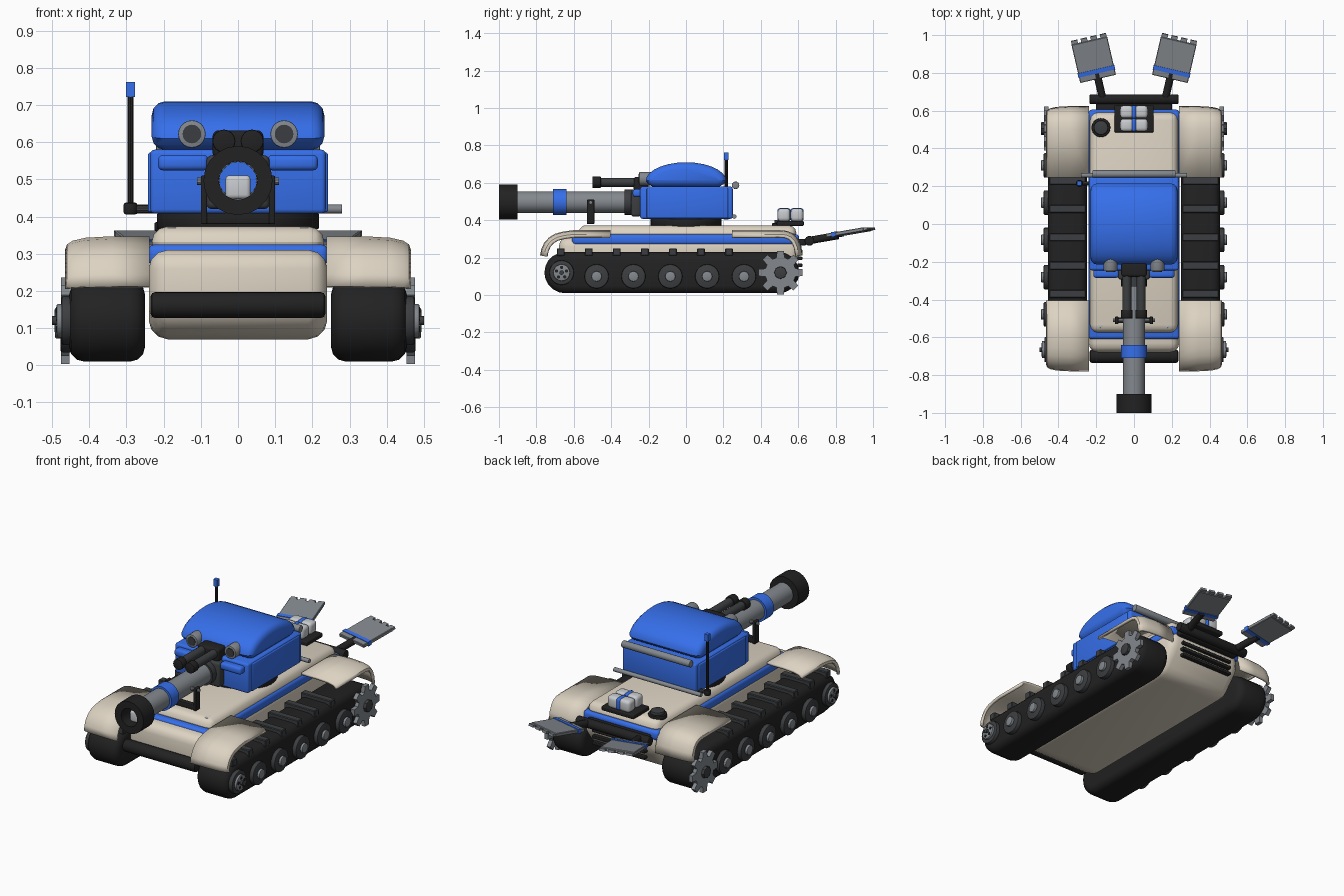
import bpy, bmesh, math
from mathutils import Matrix, Vector

if "Cube" in bpy.data.objects:
    bpy.data.objects.remove(bpy.data.objects["Cube"])

def material(name, *rgb):
    m = bpy.data.materials.new(name)
    m.diffuse_color = (*rgb, 1)
    m.use_nodes = True
    m.node_tree.nodes["Principled BSDF"].inputs["Base Color"].default_value = m.diffuse_color
    return m

BLUE = material("blue", 0.037, 0.16, 0.83)
BEIGE = material("beige", 0.72, 0.65, 0.54)
BLACK = material("black", 0.016, 0.016, 0.016)
DARK = material("dark_grey", 0.045, 0.048, 0.052)
GREY = material("steel", 0.23, 0.25, 0.27)
LIGHT = material("pale_grey", 0.58, 0.6, 0.62)

def finish(name, bm, mat, bevel=0, mirror=False, seg=3, limit=35):
    bmesh.ops.recalc_face_normals(bm, faces=bm.faces)
    if bevel:
        edges = [e for e in bm.edges if e.is_manifold and e.calc_face_angle() > math.radians(limit)]
        bmesh.ops.bevel(bm, geom=edges, offset=bevel, segments=seg, profile=0.5,
                        affect='EDGES', clamp_overlap=True)
    me = bpy.data.meshes.new(name)
    bm.to_mesh(me)
    bm.free()
    me.materials.append(mat)
    ob = bpy.data.objects.new(name, me)
    bpy.context.collection.objects.link(ob)
    if mirror:
        ob.modifiers.new("mirror", 'MIRROR')
    return ob

def box(name, x, y, z, mat, bevel=0.0, mirror=False, mtx=Matrix(), seg=3):
    """Box from (min, max) pairs, optionally moved by a matrix."""
    bm = bmesh.new()
    bmesh.ops.create_cube(bm, size=1)
    for v in bm.verts:
        v.co = mtx @ Vector([(r[0] + r[1]) / 2 + c * (r[1] - r[0]) for r, c in zip((x, y, z), v.co)])
    return finish(name, bm, mat, bevel, mirror, seg)

def rod(name, a, b, r, mat, mirror=False, sides=20, bevel=0, mtx=Matrix(), scale=(1, 1, 1)):
    """Cylinder between two points."""
    a, b = Vector(a), Vector(b)
    bm = bmesh.new()
    m = mtx @ Matrix.Translation((a + b) / 2) @ (b - a).to_track_quat('Z', 'Y').to_matrix().to_4x4()
    bmesh.ops.create_cone(bm, cap_ends=True, segments=sides, radius1=r, radius2=r,
                          depth=(b - a).length, matrix=m @ Matrix.Diagonal((*scale, 1)))
    return finish(name, bm, mat, bevel, mirror, 2, 50)

def prism(name, pts, x, mat, bevel=0, mirror=False, limit=35, seg=3):
    """Side profile of (y, z) points pushed along x."""
    bm = bmesh.new()
    f = bm.faces.new([bm.verts.new((x[0], *p)) for p in pts])
    g = bmesh.ops.extrude_face_region(bm, geom=[f])['geom']
    bmesh.ops.translate(bm, vec=(x[1] - x[0], 0, 0), verts=[v for v in g if isinstance(v, bmesh.types.BMVert)])
    return finish(name, bm, mat, bevel, mirror, seg, limit)

def pipe(name, y0, y1, outer, inner, z, mat, sides=24):
    """Hollow tube along y."""
    bm = bmesh.new()
    prof = [(outer, y0), (outer, y1), (inner, y1), (inner, y0)]
    rings = [[bm.verts.new((r * math.cos(t), y, z + r * math.sin(t))) for r, y in prof]
             for t in (2 * math.pi * i / sides for i in range(sides))]
    for i in range(sides):
        for k in range(4):
            a, b = rings[i], rings[(i + 1) % sides]
            bm.faces.new((a[k], a[(k + 1) % 4], b[(k + 1) % 4], b[k]))
    return finish(name, bm, mat)

def arc(cy, cz, r, a0, a1, n):
    return [(cy + r * math.cos(math.radians(a0 + (a1 - a0) * i / n)),
             cz + r * math.sin(math.radians(a0 + (a1 - a0) * i / n))) for i in range(n + 1)]

# hull
prism("lower_hull", [(-0.68, 0.13), (-0.6, 0.07), (0.5, 0.07), (0.61, 0.2), (0.61, 0.31), (-0.68, 0.31)],
      (-0.24, 0.24), BEIGE, 0.055)
box("hull_band", (-0.242, 0.242), (-0.61, 0.605), (0.268, 0.325), BLUE, 0.018)
box("upper_deck", (-0.232, 0.232), (-0.575, 0.59), (0.29, 0.373), BEIGE, 0.045)
rod("front_bumper", (-0.235, -0.7, 0.162), (0.235, -0.7, 0.162), 0.035, BLACK, bevel=0.012)
for i in range(3):
    box("rear_grille_slat", (-0.17, 0.17), (0.595, 0.622), (0.15 + i * 0.037, 0.168 + i * 0.037), BLACK, 0.004)

# tracks
prism("track", arc(-0.647, 0.12, 0.11, 90, 270, 10) + arc(0.495, 0.12, 0.11, -90, 90, 10),
      (0.25, 0.454), BLACK, 0.04, True, 50)
for i in range(7):
    y = 0.23 - 0.15 * i
    box("track_cleat", (0.255, 0.45), (y - 0.021, y + 0.021), (0.21, 0.25), DARK, 0.004, True, seg=1)

# wheels
for i in range(5):
    y = -0.478 + 0.197 * i
    rod("road_wheel", (0.44, y, 0.1), (0.478, y, 0.1), 0.065, DARK, True, 20, 0.006)
    rod("wheel_hub", (0.47, y, 0.1), (0.492, y, 0.1), 0.028, GREY, True, 12, 0.004)
rod("idler_rim", (0.44, -0.665, 0.12), (0.475, -0.665, 0.12), 0.066, DARK, True, 20, 0.006)
rod("idler_disc", (0.47, -0.665, 0.12), (0.488, -0.665, 0.12), 0.045, GREY, True, 20, 0.004)
rod("idler_cap", (0.48, -0.665, 0.12), (0.5, -0.665, 0.12), 0.012, DARK, True, 12)
for i in range(5):
    t = math.pi * (0.5 + 0.4 * i)
    y, z = -0.665 + 0.028 * math.cos(t), 0.12 + 0.028 * math.sin(t)
    rod("idler_hole", (0.48, y, z), (0.49, y, z), 0.009, BLACK, True, 10)

# drive sprocket
teeth = []
for i in range(8):
    for d, r in ((-15, 0.083), (-9, 0.118), (9, 0.118), (15, 0.083)):
        t = math.radians(45 * i + d)
        teeth.append((0.505 + r * math.cos(t), 0.12 + r * math.sin(t)))
prism("drive_sprocket", teeth, (0.453, 0.476), GREY, 0, True)
rod("sprocket_hub", (0.44, 0.505, 0.12), (0.493, 0.505, 0.12), 0.034, DARK, True, 8, 0.004)

# mudguards: bent strips with a dropped outer edge
def mudguard(name, path):
    bm = bmesh.new()
    cross = [(0.238, 0), (0.34, 0), (0.41, 0.004), (0.445, 0.012), (0.46, 0.022), (0.465, 0.036)]
    cy = sum(p[0] for p in path) / len(path)
    rows = []
    for k, (y, z) in enumerate(path):
        a, b = Vector(path[max(k - 1, 0)]), Vector(path[min(k + 1, len(path) - 1)])
        n = Vector((-(b - a).y, (b - a).x)).normalized()
        if n.y < 0:
            n = -n
        rows.append([bm.verts.new((x, y - n.x * d, z - n.y * d)) for x, d in cross])
    for a, b in zip(rows, rows[1:]):
        for i in range(len(cross) - 1):
            bm.faces.new((a[i], a[i + 1], b[i + 1], b[i]))
    bmesh.ops.recalc_face_normals(bm, faces=bm.faces)
    if sum(f.normal.z for f in bm.faces) < 0:
        bmesh.ops.reverse_faces(bm, faces=bm.faces)
    ob = finish(name, bm, BEIGE, 0, True)
    if sum(f.normal.z for f in ob.data.polygons) < 0:
        ob.data.flip_normals()
    s = ob.modifiers.new("thickness", 'SOLIDIFY')
    s.thickness, s.offset = 0.014, -1

mudguard("front_mudguard", [(-0.78, 0.212), (-0.774, 0.245), (-0.758, 0.28), (-0.733, 0.308),
                            (-0.7, 0.328), (-0.655, 0.34), (-0.6, 0.347), (-0.405, 0.347)])
mudguard("rear_mudguard", [(0.245, 0.347), (0.5, 0.347), (0.54, 0.343), (0.575, 0.328),
                           (0.6, 0.3), (0.617, 0.26), (0.624, 0.212)])

# turret
rod("turret_ring", (0, 0, 0.365), (0, 0, 0.412), 0.19, BLACK, False, 32, 0.008, scale=(1.15, 1, 1))
box("turret_body", (-0.236, 0.236), (-0.245, 0.25), (0.408, 0.58), BLUE, 0.012)
box("turret_side_plate", (0.22, 0.242), (-0.21, 0.225), (0.412, 0.572), BLUE, 0.006, True)
dome = [(0.215 * math.cos(math.pi * i / 14), 0.61 + 0.1 * math.sin(math.pi * i / 14)) for i in range(15)]
prism("turret_dome", [(-0.195, 0.578), (0.195, 0.578)] + dome, (-0.232, 0.232), BLUE, 0.04, limit=55)
box("front_pod", (0.08, 0.215), (-0.285, -0.235), (0.524, 0.566), BLUE, 0.014, True)
rod("headlight", (0.124, -0.25, 0.622), (0.124, -0.15, 0.622), 0.037, GREY, True, 20, 0.003)
rod("headlight_lens", (0.124, -0.254, 0.622), (0.124, -0.24, 0.622), 0.025, DARK, True, 20)
rod("rear_roll", (-0.22, 0.265, 0.587), (0.22, 0.265, 0.587), 0.02, GREY, bevel=0.004)
rod("rear_rail", (-0.28, 0.258, 0.42), (0.28, 0.258, 0.42), 0.012, GREY, sides=12)

# main gun
box("gun_mantlet", (-0.085, 0.085), (-0.295, -0.24), (0.42, 0.565), DARK, 0.015)
pipe("mantlet_collar", -0.33, -0.28, 0.068, 0.05, 0.497, DARK)
pipe("gun_barrel", -0.91, -0.25, 0.058, 0.05, 0.497, GREY)
pipe("barrel_band", -0.71, -0.64, 0.07, 0.056, 0.497, BLUE)
pipe("gun_muzzle", -1.0, -0.9, 0.093, 0.052, 0.497, BLACK, 20)
rod("bore_plug", (0, -0.6, 0.497), (0, -0.59, 0.497), 0.05, BLUE)
box("bore_block", (-0.034, 0.034), (-0.95, -0.89), (0.447, 0.511), LIGHT, 0.012)
box("gun_rest_post", (0.083, 0.1), (-0.53, -0.49), (0.38, 0.51), BLACK, 0.004, True)
box("gun_rest_bar", (-0.1, 0.1), (-0.525, -0.495), (0.38, 0.41), BLACK, 0.004)
rod("gun_rest_pin", (0.056, -0.51, 0.495), (0.11, -0.51, 0.495), 0.01, GREY, True, 10)

# twin guns on the turret front
box("twin_gun_mount", (-0.068, 0.068), (-0.28, -0.2), (0.555, 0.632), BLACK, 0.015)
rod("twin_gun", (0.038, -0.48, 0.603), (0.038, -0.21, 0.603), 0.024, DARK, True, 16)
rod("twin_gun_muzzle", (0.038, -0.5, 0.603), (0.038, -0.455, 0.603), 0.031, BLACK, True, 16, 0.004)

# antenna
rod("antenna_base", (-0.289, 0.215, 0.405), (-0.289, 0.215, 0.438), 0.019, BLACK, bevel=0.008)
rod("antenna_bracket", (-0.29, 0.215, 0.42), (-0.23, 0.215, 0.42), 0.011, DARK, sides=10)
rod("antenna_mast", (-0.289, 0.215, 0.42), (-0.289, 0.215, 0.73), 0.009, BLACK, sides=10)
box("antenna_tip", (-0.301, -0.277), (0.203, 0.227), (0.722, 0.762), BLUE)

# deck fittings
rod("deck_lamp_base", (0.178, -0.53, 0.315), (0.178, -0.53, 0.352), 0.031, LIGHT, True, 12, 0.006)
rod("deck_lamp_cap", (0.178, -0.53, 0.34), (0.178, -0.53, 0.373), 0.022, LIGHT, True, 12, 0.01)
rod("fuel_cap", (-0.175, 0.51, 0.36), (-0.175, 0.51, 0.385), 0.05, BLACK, sides=24, bevel=0.005)
rod("fuel_cap_knob", (-0.175, 0.51, 0.38), (-0.175, 0.51, 0.402), 0.038, DARK, sides=24, bevel=0.005)
box("cargo_tray", (-0.104, 0.104), (0.485, 0.63), (0.37, 0.396), BLACK, 0.006)
for y in (0.49, 0.56):
    box("cargo_pack", (0.003, 0.073), (y, y + 0.067), (0.394, 0.463), LIGHT, 0.018, True)
    box("cargo_strap", (-0.014, 0.014), (y - 0.002, y + 0.069), (0.394, 0.465), BLUE, 0.016)

# rear shovels
box("shovel_beam", (-0.2, 0.2), (0.59, 0.645), (0.265, 0.3), BLACK, 0.01)
rod("shovel_axle", (-0.235, 0.66, 0.29), (0.235, 0.66, 0.29), 0.026, BLACK, sides=16, bevel=0.006)
tilt = (Matrix.Translation((0.165, 0.66, 0.292)) @ Matrix.Rotation(math.radians(-13), 4, 'Z')
        @ Matrix.Rotation(math.radians(9.5), 4, 'X'))
rod("shovel_arm", (0, 0, 0), (0, 0.16, 0), 0.02, BLACK, True, 12, mtx=tilt)
box("shovel_blade", (-0.097, 0.097), (0.115, 0.325), (-0.003, 0.017), GREY, 0.003, True, tilt, 1)
box("shovel_stripe", (-0.1, 0.1), (0.145, 0.168), (-0.006, 0.02), BLUE, 0, True, tilt)
for i in range(4):
    x = -0.078 + 0.052 * i
    box("shovel_tooth", (x - 0.017, x + 0.017), (0.32, 0.344), (0, 0.014), GREY, 0, True, tilt)

# smooth shading with sharp edges kept
for ob in bpy.context.collection.objects:
    ob.select_set(True)
    bpy.context.view_layer.objects.active = ob
bpy.ops.object.shade_smooth_by_angle(angle=math.radians(35))
